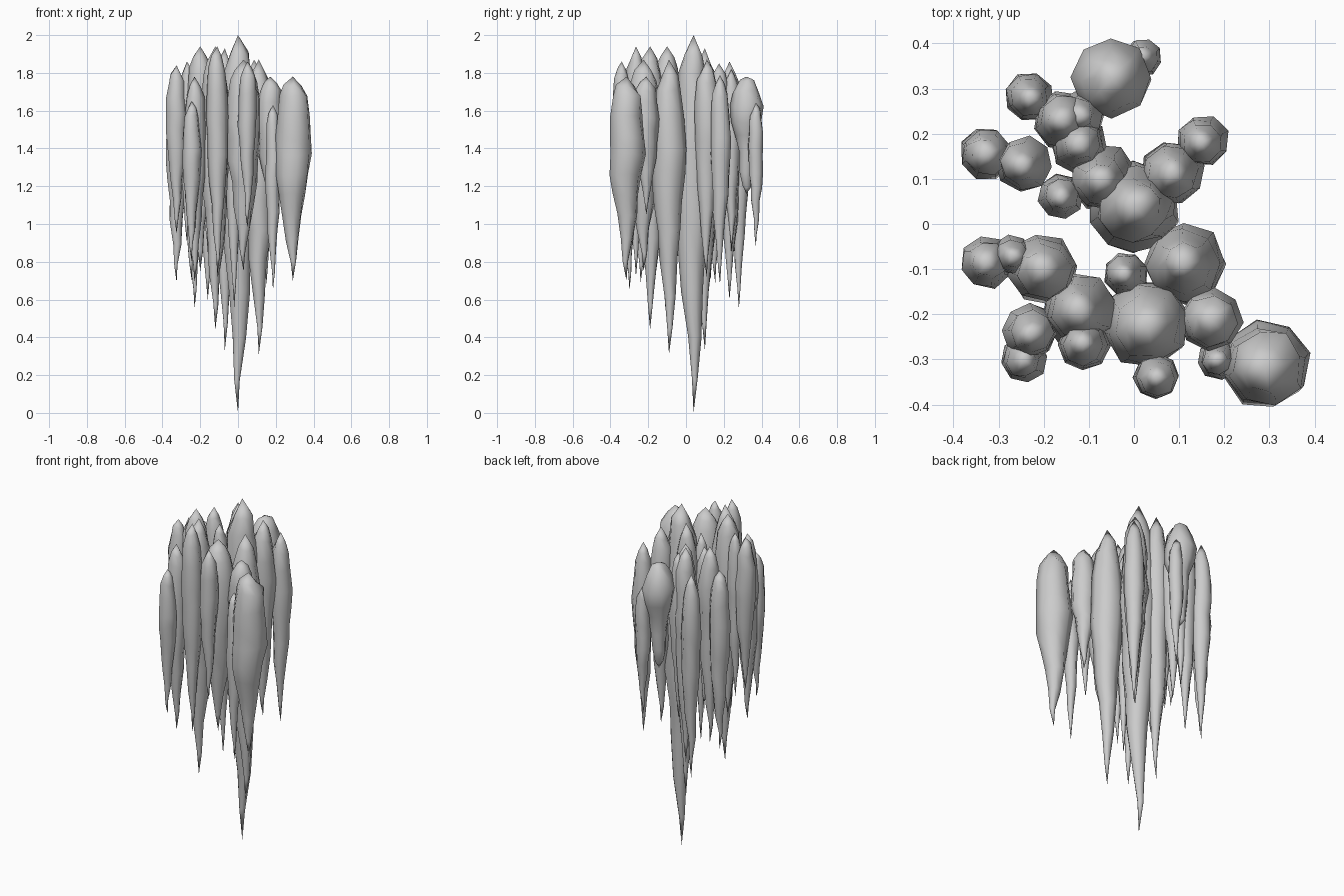
import bpy, bmesh, math, random

random.seed(11)

# Half-width against distance down from the tip of the cap (both relative)
PROFILE = [(0.05, 0.50), (0.10, 0.76), (0.19, 0.90), (0.30, 1.0), (0.38, 0.96),
           (0.48, 0.88), (0.58, 0.74), (0.68, 0.58), (0.80, 0.36), (0.91, 0.16)]
# Short, bulb-headed variant
BULB = [(0.04, 0.45), (0.13, 0.78), (0.25, 1.0), (0.38, 0.97), (0.5, 0.66),
        (0.65, 0.52), (0.82, 0.42), (0.94, 0.25)]


def icicle(name, x, y, r, top, bottom, profile=PROFILE, sides=8):
    """Closed, lumpy spindle from a pointed cap to a sharp tip."""
    bm = bmesh.new()
    rings = []
    phase = random.uniform(0, math.tau)
    for t, w in profile:
        z = top + (bottom - top) * t
        swell = r * w * random.uniform(0.97, 1.09)
        dx, dy = (random.uniform(-0.08, 0.08) * r for _ in range(2))
        ring = []
        for i in range(sides):
            a = phase + math.tau * i / sides
            rr = swell * random.uniform(0.95, 1.06)
            ring.append(bm.verts.new((x + dx + rr * math.cos(a), y + dy + rr * math.sin(a),
                                      z + random.uniform(-0.012, 0.012))))
        rings.append(ring)
    cap = bm.verts.new((x, y, top))
    tip = bm.verts.new((x, y, bottom))
    for i in range(sides):
        j = (i + 1) % sides
        bm.faces.new((cap, rings[0][i], rings[0][j]))
        for u, v in zip(rings, rings[1:]):
            bm.faces.new((u[i], v[i], v[j], u[j]))
        bm.faces.new((rings[-1][i], tip, rings[-1][j]))
    bmesh.ops.recalc_face_normals(bm, faces=bm.faces)
    for f in bm.faces:
        f.smooth = True
    me = bpy.data.meshes.new(name)
    bm.to_mesh(me)
    bm.free()
    bpy.context.collection.objects.link(bpy.data.objects.new(name, me))


# Central spike
icicle("main_icicle", 0, 0.04, 0.096, 2.0, 0.0, sides=10)

# Back cluster: x, y, radius, top, bottom
back = [
    (-0.07, 0.10, 0.070, 1.93, 0.33),
    (0.085, 0.11, 0.066, 1.87, 0.72),
    (0.15, 0.18, 0.055, 1.79, 0.68),
    (-0.16, 0.06, 0.048, 1.80, 0.85),
    (-0.12, 0.175, 0.060, 1.85, 0.80),
    (-0.16, 0.23, 0.066, 1.86, 0.60),
    (-0.12, 0.24, 0.050, 1.82, 0.85),
    (-0.23, 0.28, 0.052, 1.74, 0.55),
    (-0.245, 0.13, 0.060, 1.85, 0.70),
    (-0.325, 0.155, 0.058, 1.74, 0.69),
    (0.02, 0.37, 0.040, 1.64, 0.88),
]
# Front cluster
front = [
    (0.11, -0.09, 0.083, 1.87, 0.31),
    (-0.02, -0.11, 0.048, 1.78, 0.56),
    (0.03, -0.225, 0.090, 1.87, 0.75),
    (0.05, -0.34, 0.048, 1.86, 0.98),
    (0.17, -0.21, 0.068, 1.78, 1.05),
    (0.185, -0.30, 0.042, 1.63, 0.65),
    (0.29, -0.315, 0.091, 1.78, 0.70),
    (-0.12, -0.19, 0.080, 1.94, 0.44),
    (-0.11, -0.265, 0.056, 1.94, 0.72),
    (-0.23, -0.24, 0.060, 1.78, 0.69),
    (-0.245, -0.30, 0.048, 1.65, 0.80),
    (-0.20, -0.10, 0.077, 1.94, 0.75),
    (-0.27, -0.07, 0.045, 1.86, 0.90),
    (-0.325, -0.085, 0.055, 1.84, 0.95),
]
for label, items in (("back", back), ("front", front)):
    for n, args in enumerate(items, 1):
        icicle(f"{label}_icicle_{n}", *args)

# Stubby bulb at the rear
icicle("bulb_icicle", -0.05, 0.32, 0.083, 1.78, 1.16, BULB)
